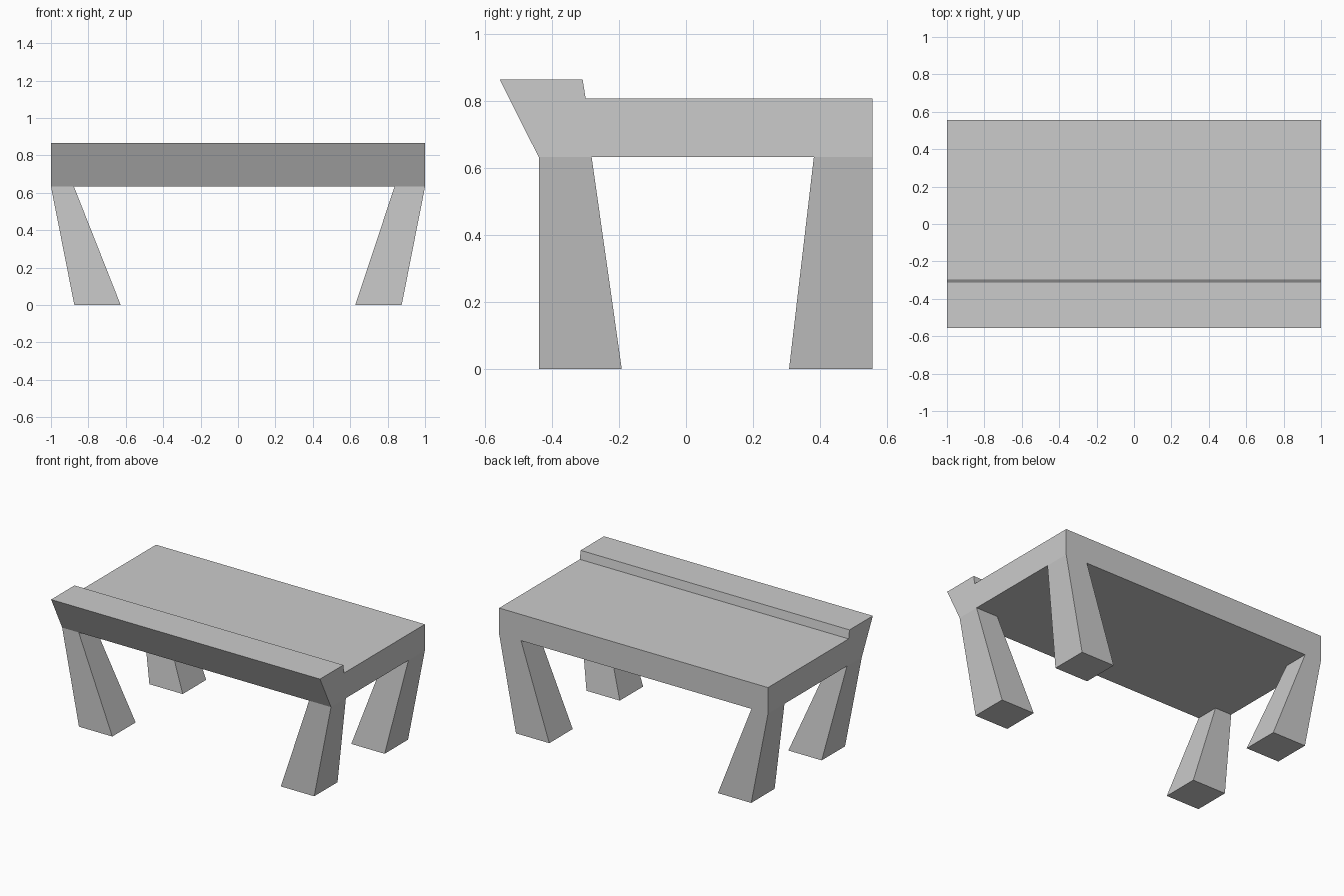
import bpy, bmesh

if "Cube" in bpy.data.objects:
    bpy.data.objects.remove(bpy.data.objects["Cube"])

Z = 0.633  # underside of the table top


def prism(name, loop_a, loop_b):
    """Closed solid between two matching vertex loops."""
    bm = bmesh.new()
    a = [bm.verts.new(p) for p in loop_a]
    b = [bm.verts.new(p) for p in loop_b]
    bm.faces.new(a)
    bm.faces.new(b[::-1])
    n = len(a)
    for i in range(n):
        j = (i + 1) % n
        bm.faces.new((a[i], b[i], b[j], a[j]))
    bmesh.ops.recalc_face_normals(bm, faces=bm.faces)
    mesh = bpy.data.meshes.new(name)
    bm.to_mesh(mesh)
    bm.free()
    obj = bpy.data.objects.new(name, mesh)
    bpy.context.collection.objects.link(obj)
    return obj


def rect(x0, x1, y0, y1, z):
    return [(x0, y0, z), (x1, y0, z), (x1, y1, z), (x0, y1, z)]


# Table top: side profile with sloped front and raised front lip
profile = [(-0.44, Z), (0.557, Z), (0.557, 0.809), (-0.30, 0.809),
           (-0.309, 0.866), (-0.557, 0.866)]
prism("table_top", [(-1, y, z) for y, z in profile],
      [(1, y, z) for y, z in profile])

# Legs: x ranges (top, foot) and y ranges (top, foot)
sides = {"left": ((-1, -0.877), (-0.875, -0.627)),
         "right": ((0.837, 1), (0.627, 0.875))}
rows = {"front": ((-0.44, -0.282), (-0.44, -0.192)),
        "back": ((0.382, 0.557), (0.308, 0.557))}
for row, (y_top, y_foot) in rows.items():
    for side, (x_top, x_foot) in sides.items():
        prism(f"{row}_{side}_leg", rect(*x_foot, *y_foot, 0),
              rect(*x_top, *y_top, Z))
